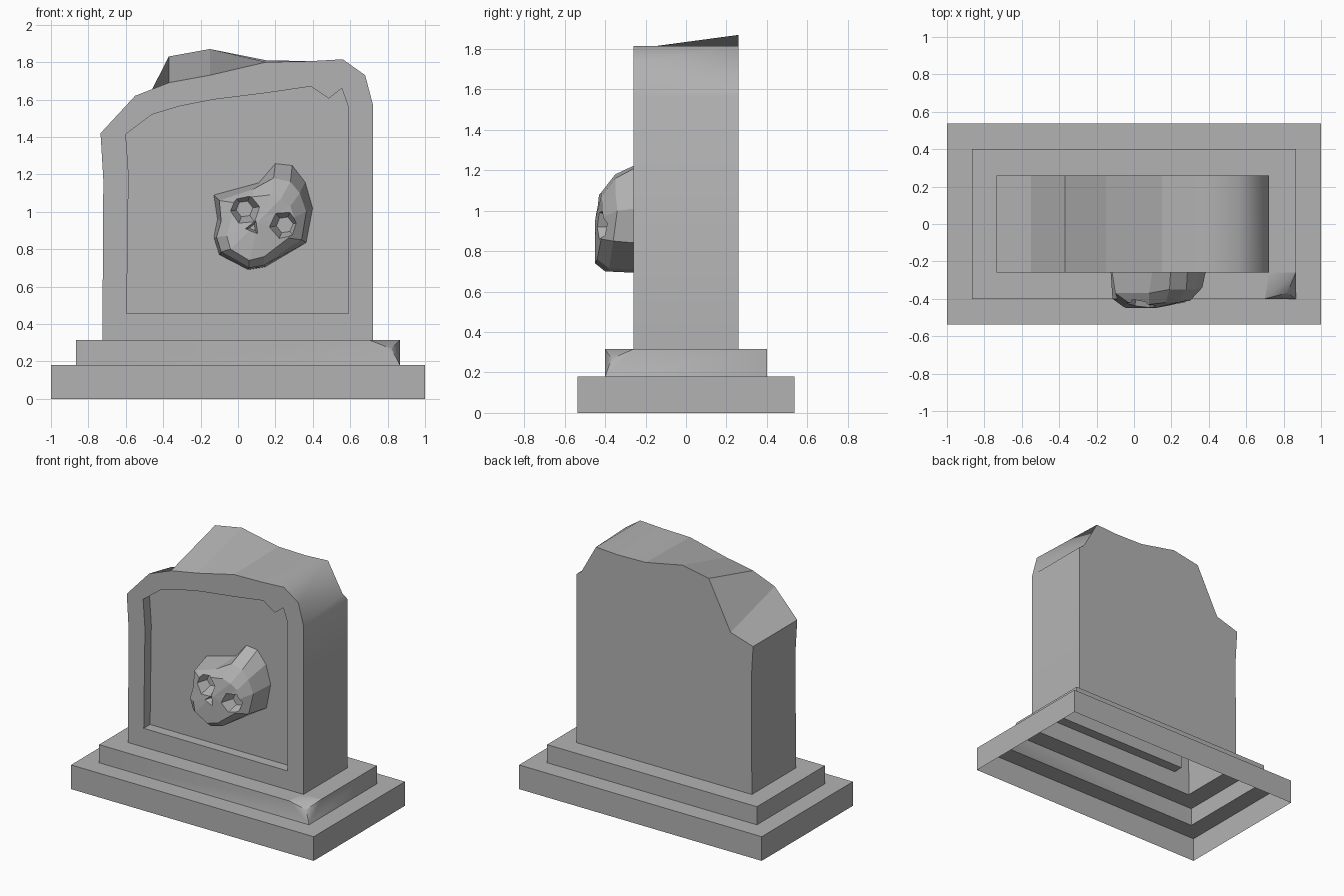
import bpy, bmesh
from mathutils import Matrix
from math import pi, radians

if "Cube" in bpy.data.objects:
    bpy.data.objects.remove(bpy.data.objects["Cube"])

stone = bpy.data.materials.new("dark_stone")
stone.diffuse_color = (.45, .45, .45, 1)
stone.use_nodes = True
stone.node_tree.nodes["Principled BSDF"].inputs["Base Color"].default_value = stone.diffuse_color


def finish(bm, name, is_soft=None):
    """Orient faces outwards, optionally smooth the edges picked by is_soft."""
    bm.normal_update()
    bmesh.ops.recalc_face_normals(bm, faces=bm.faces[:])
    bm.normal_update()
    if bm.calc_volume(signed=True) < 0:
        bmesh.ops.reverse_faces(bm, faces=bm.faces[:])
    if is_soft:
        for f in bm.faces:
            f.smooth = True
        for e in bm.edges:
            e.smooth = is_soft(e)
    me = bpy.data.meshes.new(name)
    bm.to_mesh(me)
    bm.free()
    me.materials.append(stone)
    ob = bpy.data.objects.new(name, me)
    bpy.context.collection.objects.link(ob)
    return ob


def bridge(bm, a, b, closed=True):
    n = len(a)
    for i in range(n if closed else n - 1):
        j = (i + 1) % n
        bm.faces.new((a[i], a[j], b[j], b[i]))


# Stepped plinth: hollow underneath, one top corner chipped off
bm = bmesh.new()


def rect(x, y, z):
    return [bm.verts.new((sx * x, sy * y, z))
            for sx, sy in ((-1, -1), (1, -1), (1, 1), (-1, 1))]


ground, low_top, mid_low = rect(1, .537, 0), rect(1, .537, .18), rect(.865, .4, .18)
bridge(bm, ground, low_top)
bridge(bm, low_top, mid_low)
tl, a, b, tr, bl, d = [bm.verts.new(p) for p in (
    (-.865, -.4, .315), (.70, -.4, .315), (.865, -.26, .315),
    (.865, .4, .315), (-.865, .4, .315), (.82, -.368, .268))]
inner = rect(.722, .26, .315)
c = mid_low[1]
starts, ends = [tl, b, tr, bl], [a, tr, bl, tl]
for i in range(4):
    j = (i + 1) % 4
    bm.faces.new((mid_low[i], mid_low[j], ends[i], starts[i]))
    bm.faces.new((starts[i], ends[i], inner[j], inner[i]))
for f in ((c, d, a), (c, b, d), (a, d, b), (a, b, inner[1])):
    bm.faces.new(f)
chip_rim = [{a, c}, {b, c}, {a, b}]
finish(bm, "stepped_plinth", lambda e: set(e.verts) in chip_rim)

# Weathered headstone: front rim, recessed panel and uneven broken top
front = [(-.725, .315), (-.72, 1.17), (-.735, 1.42), (-.55, 1.62), (-.37, 1.69),
         (-.15, 1.73), (.15, 1.80), (.38, 1.805), (.56, 1.815), (.68, 1.73),
         (.722, 1.57), (.722, .315)]
back = list(front)
back[3:7] = [(-.55, 1.476), (-.37, 1.83), (-.15, 1.87), (.15, 1.81)]
back[9] = (.68, 1.60)
panel = [(-.595, .455), (-.585, 1.2), (-.6, 1.415), (-.46, 1.52), (-.31, 1.565),
         (-.13, 1.6), (.15, 1.635), (.39, 1.67), (.485, 1.605), (.555, 1.66),
         (.59, 1.56), (.59, .455)]
bm = bmesh.new()
vb, vf, vp, vr = [[bm.verts.new((x, y, z)) for x, z in pts] for pts, y in
                  ((back, .26), (front, -.26), (panel, -.26), (panel, -.185))]
bridge(bm, vb, vf, closed=False)
bridge(bm, vf, vp)
bridge(bm, vp, vr)
bm.faces.new(vr)
bm.faces.new(vb)
worn = [{vb[i], vf[i]} for i in (7, 8, 9, 10)]
finish(bm, "headstone", lambda e: set(e.verts) in worn)

# Tilted skull relief: three lofted rings closing on a face centre
outline = [(-.13, 1.09), (.11, 1.155), (.2, 1.26), (.29, 1.25), (.36, 1.16), (.40, 1.02),
           (.365, .835), (.145, .705), (.055, .69), (-.10, .77), (-.13, .865), (-.11, .96)]
side = [(-.10, 1.06, -.37), (.08, 1.12, -.37), (.19, 1.18, -.35), (.28, 1.16, -.35),
        (.33, 1.10, -.35), (.365, 1.0, -.34), (.34, .85, -.36), (.14, .715, -.38),
        (.06, .70, -.40), (-.09, .785, -.40), (-.115, .865, -.40), (-.09, .95, -.40)]
face = [(-.03, 1.05, -.42), (.08, 1.08, -.43), (.17, 1.09, -.42), (.23, 1.07, -.42),
        (.28, 1.03, -.41), (.30, .97, -.41), (.27, .86, -.42), (.14, .76, -.44),
        (.06, .74, -.45), (-.04, .80, -.45), (-.06, .87, -.44), (-.04, .95, -.43)]
bm = bmesh.new()
r0 = [bm.verts.new((x, -.18, z)) for x, z in outline]
r1, r2 = [[bm.verts.new((x, y, z)) for x, z, y in r] for r in (side, face)]
mid = bm.verts.new((.11, -.45, .95))
bridge(bm, r0, r1)
bridge(bm, r1, r2)
for i in range(12):
    bm.faces.new((r2[i], r2[(i + 1) % 12], mid))
bm.faces.new(r0)
skull = finish(bm, "skull_relief")
bpy.context.view_layer.objects.active = skull

# Eye sockets and nose hole cut with tapered prisms
for x, z, n, r_in, r_out, y_in in ((.035, 1.015, 6, .045, .10, -.35),
                                   (.25, .93, 6, .045, .10, -.35),
                                   (.08, .915, 3, .02, .055, -.40)):
    depth = y_in + .48
    bm = bmesh.new()
    mat = (Matrix.Translation((x, y_in - depth / 2, z)) @ Matrix.Rotation(radians(22), 4, 'Y')
           @ Matrix.Rotation(pi / 2, 4, 'X'))
    bmesh.ops.create_cone(bm, cap_ends=True, segments=n, radius1=r_in, radius2=r_out,
                          depth=depth, matrix=mat)
    cutter = finish(bm, "socket_cutter")
    cutter.hide_render = True
    mod = skull.modifiers.new("socket", 'BOOLEAN')
    mod.operation, mod.object, mod.solver = 'DIFFERENCE', cutter, 'EXACT'
    bpy.context.view_layer.update()
    bpy.ops.object.modifier_apply(modifier=mod.name)
    bpy.data.objects.remove(cutter)
